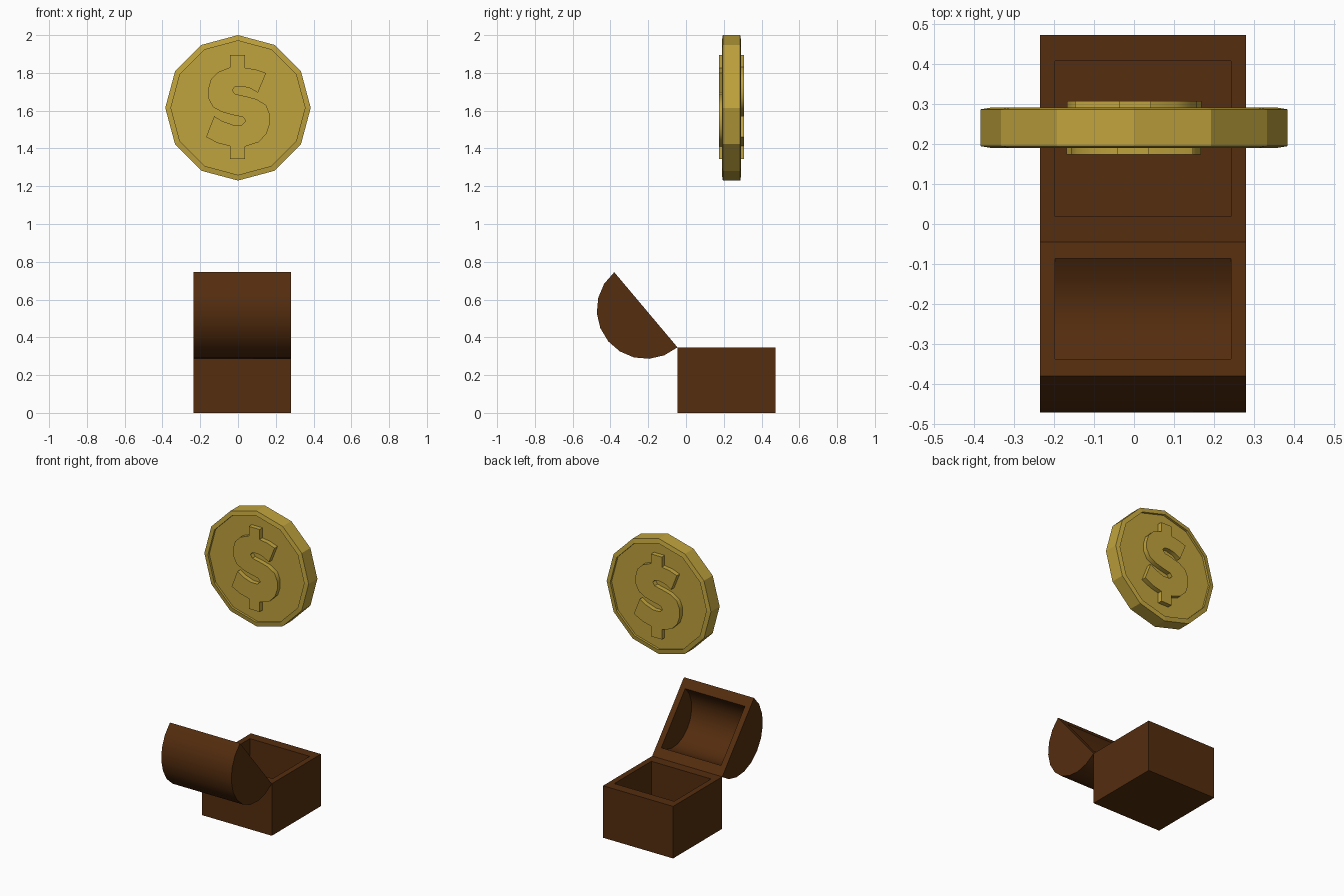
import bpy, bmesh, math

if "Cube" in bpy.data.objects:
    bpy.data.objects.remove(bpy.data.objects["Cube"])


def material(name, rgb):
    m = bpy.data.materials.new(name)
    m.diffuse_color = (*rgb, 1)
    m.use_nodes = True
    m.node_tree.nodes["Principled BSDF"].inputs["Base Color"].default_value = m.diffuse_color
    return m


BROWN = material("dark_wood", (0.089, 0.026, 0.0045))
GOLD = material("gold", (0.527, 0.366, 0.047))


def finish(name, bm, mat, smooth=None):
    bmesh.ops.recalc_face_normals(bm, faces=bm.faces)
    me = bpy.data.meshes.new(name)
    bm.to_mesh(me)
    bm.free()
    me.materials.append(mat)
    ob = bpy.data.objects.new(name, me)
    bpy.context.collection.objects.link(ob)
    if smooth:
        bpy.ops.object.select_all(action='DESELECT')
        ob.select_set(True)
        bpy.context.view_layer.objects.active = ob
        bpy.ops.object.shade_smooth_by_angle(angle=math.radians(smooth))
    return ob


def hollow(name, outer, inner, smooth=None):
    """Open shell along x; profiles are (y, z) lists running from rim to rim."""
    bm = bmesh.new()

    def skin(profile, x0, x1):
        a, b = ([bm.verts.new((x, y, z)) for y, z in profile] for x in (x0, x1))
        for i in range(len(a) - 1):
            bm.faces.new((a[i], a[i + 1], b[i + 1], b[i]))
        bm.faces.new(a)
        bm.faces.new(b)
        return a[0], a[-1], b[-1], b[0]

    o = skin(outer, -0.236, 0.281)
    n = skin(inner, -0.198, 0.243)
    for i in range(4):  # flat rim
        j = (i + 1) % 4
        bm.faces.new((o[i], o[j], n[j], n[i]))
    return finish(name, bm, BROWN, smooth)


def tray(y0, y1, floor, top):
    return [(y0, top), (y0, floor), (y1, floor), (y1, top)]


# Chest body
hollow("chest_body", tray(-0.045, 0.473, 0, 0.347), tray(0.019, 0.408, 0.045, 0.347))

# Rounded lid, swung open about the front edge
HINGE, TIP = (-0.045, 0.347), (-0.38, 0.745)
CY, CZ = (HINGE[0] + TIP[0]) / 2, (HINGE[1] + TIP[1]) / 2
RADIUS = math.dist(HINGE, TIP) / 2
START = math.atan2(TIP[1] - CZ, TIP[0] - CY)


def arc(r):
    return [(CY + r * math.cos(START + math.pi * i / 10),
             CZ + r * math.sin(START + math.pi * i / 10)) for i in range(11)]


hollow("chest_lid", arc(RADIUS), arc(RADIUS * 0.75), 30)

# Twelve-sided coin with a raised rim on both faces
COIN_Y, COIN_Z = 0.241, 1.615
bm = bmesh.new()
rings = []
for r, y in [(0.355, -0.036), (0.355, -0.051), (0.385, -0.046),
             (0.385, 0.046), (0.355, 0.051), (0.355, 0.036)]:
    rings.append([bm.verts.new((r * math.sin(math.tau * i / 12), COIN_Y + y,
                                COIN_Z + r * math.cos(math.tau * i / 12))) for i in range(12)])
for a, b in zip(rings, rings[1:]):
    for i in range(12):
        j = (i + 1) % 12
        bm.faces.new((a[i], a[j], b[j], b[i]))
bm.faces.new(rings[0])
bm.faces.new(rings[-1])
finish("coin", bm, GOLD)

# Raised relief on each coin face, outline in thousandths around the coin centre
OUTLINE = [(37, 279), (37, 212), (95, 203), (148, 184), (106, 80), (63, 104), (21, 114),
           (-18, 110), (-30, 94), (-16, 73), (37, 62), (98, 46), (148, 15), (168, -33),
           (168, -85), (150, -139), (108, -182), (37, -205), (37, -271), (-42, -271),
           (-42, -203), (-106, -187), (-169, -155), (-126, -44), (-85, -70), (-27, -90),
           (21, -90), (42, -70), (26, -49), (-27, -38), (-85, -22), (-132, 4), (-158, 52),
           (-158, 100), (-143, 152), (-106, 189), (-42, 215), (-42, 279)]
for name, s in (("front_relief", 1), ("back_relief", -1)):
    bm = bmesh.new()
    near, far = ([bm.verts.new((s * x / 1000, COIN_Y - s * d, COIN_Z + z / 1000))
                  for x, z in OUTLINE] for d in (0.067, 0.03))
    for i in range(len(near)):
        j = (i + 1) % len(near)
        bm.faces.new((near[i], near[j], far[j], far[i]))
    bm.faces.new(near)
    bm.faces.new(far)
    finish(name, bm, GOLD, 40)
